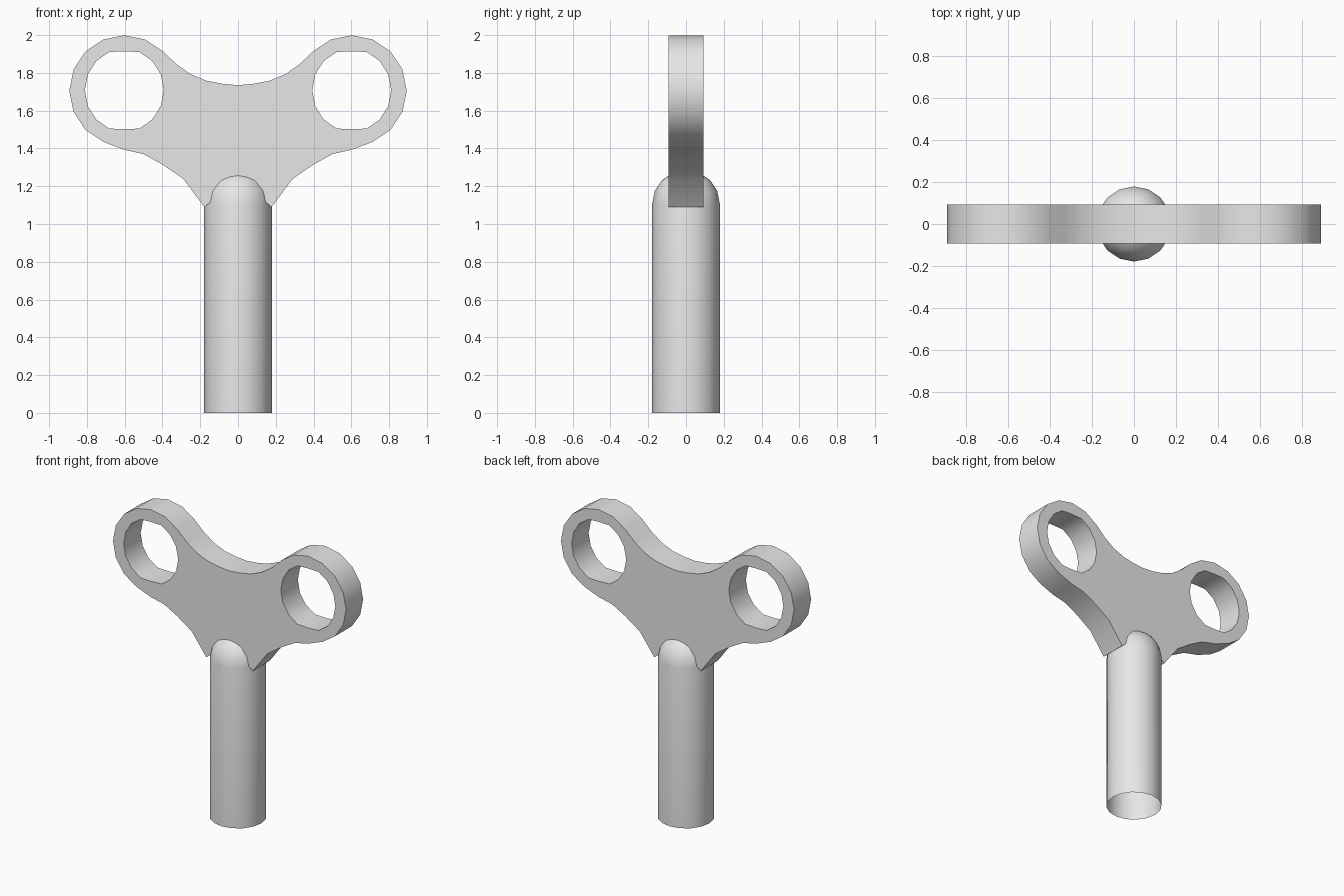
import bpy, bmesh
from math import sin, cos, pi, radians
from mathutils import Matrix, Vector

cube = bpy.data.objects.get("Cube")
if cube:
    bpy.data.objects.remove(cube, do_unlink=True)

grey = bpy.data.materials.new("light grey metal")
grey.use_nodes = True
grey.diffuse_color = (0.8, 0.8, 0.8, 1)
grey.node_tree.nodes["Principled BSDF"].inputs["Base Color"].default_value = (0.8, 0.8, 0.8, 1)

LOBE_X, LOBE_Z = 0.602, 1.706
STEP = pi / 8


def finish(obj, angle):
    """Weld, fix normals, colour and smooth a part."""
    bm = bmesh.new()
    bm.from_mesh(obj.data)
    bmesh.ops.remove_doubles(bm, verts=bm.verts, dist=0.0005)
    bmesh.ops.recalc_face_normals(bm, faces=bm.faces)
    bm.to_mesh(obj.data)
    bm.free()
    obj.data.materials.clear()
    obj.data.materials.append(grey)
    bpy.ops.object.select_all(action='DESELECT')
    obj.select_set(True)
    bpy.context.view_layer.objects.active = obj
    bpy.ops.object.shade_smooth_by_angle(angle=radians(angle))


def add_loop(curve, points):
    """Add a closed straight-sided loop to a flat curve."""
    spline = curve.splines.new('POLY')
    spline.points.add(len(points) - 1)
    for p, (x, z) in zip(spline.points, points):
        p.co = (x, z, 0, 1)
    spline.use_cyclic_u = True


# Shaft: open-ended tube with a rounded top, turned from a profile
R, DOME_Z = 0.179, 1.107
profile = [(R, 0)] + [(R * cos(i * STEP), DOME_Z + R * sin(i * STEP)) for i in range(5)]
bm = bmesh.new()
verts = [bm.verts.new((r, 0, z)) for r, z in profile]
edges = [bm.edges.new(pair) for pair in zip(verts, verts[1:])]
bmesh.ops.spin(bm, geom=verts + edges, cent=(0, 0, 0), axis=(0, 0, 1),
               angle=2 * pi, steps=16, use_duplicate=False)
mesh = bpy.data.meshes.new("shaft")
bm.to_mesh(mesh)
bm.free()
shaft = bpy.data.objects.new("shaft", mesh)
bpy.context.collection.objects.link(shaft)
finish(shaft, 40)

# Handle outline: saddle, round lobe, then the curve down to the shaft
saddle = [(0.08, 1.742), (0.165, 1.758), (0.25, 1.793), (0.325, 1.845)]
lobe = [(LOBE_X + 0.291 * cos(a), LOBE_Z + 0.293 * sin(a))
        for a in (pi * 0.75 - i * STEP for i in range(10))]
neck = [(0.605, 1.394), (0.5, 1.37), (0.4, 1.315), (0.29, 1.24), (0.178, 1.09), (0.14, 1.12)]
half = saddle + lobe + neck
outline = [(0, 1.735)] + half + [(0, 1.14)] + [(-x, z) for x, z in reversed(half)]

curve = bpy.data.curves.new("handle", 'CURVE')
curve.dimensions = '2D'
curve.fill_mode = 'BOTH'
curve.extrude = 0.093
add_loop(curve, outline)

# Finger holes, slightly flattened at top and bottom
for side in (-1, 1):
    ring = [(0.209 * cos(i * STEP), 0.209 * sin(i * STEP)) for i in range(16)]
    add_loop(curve, [(side * LOBE_X + x, LOBE_Z + 0.002 + max(-0.206, min(0.206, z * 1.05)))
                     for x, z in ring])

handle = bpy.data.objects.new("handle", curve)
bpy.context.collection.objects.link(handle)
bpy.ops.object.select_all(action='DESELECT')
handle.select_set(True)
bpy.context.view_layer.objects.active = handle
bpy.ops.object.convert(target='MESH')
handle = bpy.context.view_layer.objects.active
handle.data.transform(Matrix.Rotation(pi / 2, 4, 'X'))
finish(handle, 40)
